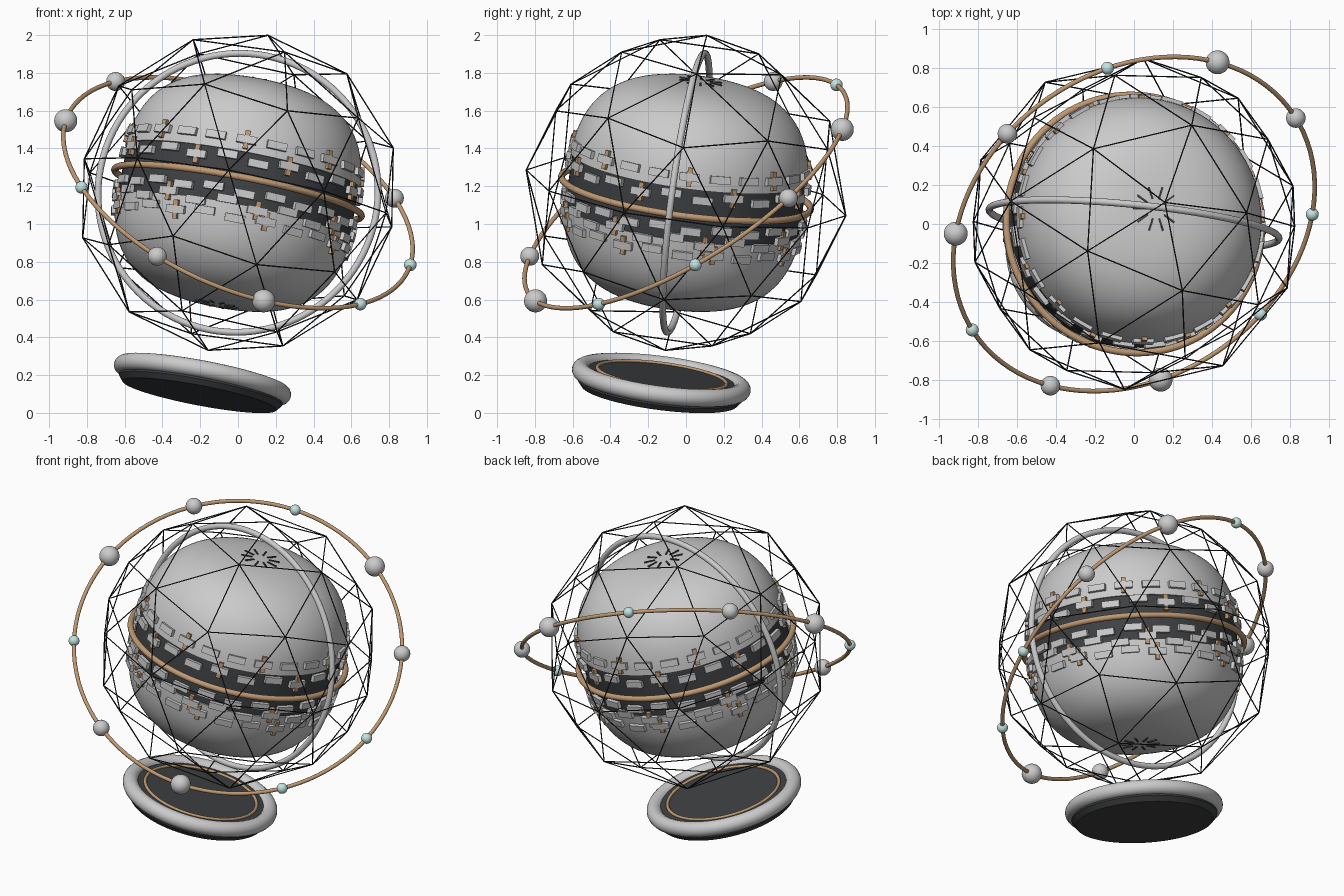
import bpy, bmesh, math
from mathutils import Vector, Matrix

if "Cube" in bpy.data.objects:
    bpy.data.objects.remove(bpy.data.objects["Cube"])

CENTER = Vector((0, 0, 1.165))
AXIS = Vector((0.19, 0.132, 1)).normalized()
TILT = Vector((0, 0, 1)).rotation_difference(AXIS).to_matrix().to_4x4()
BODY = Matrix.Translation(CENTER) @ TILT
BASE = Matrix.Translation(CENTER - AXIS * 1.016) @ TILT
R, H, P = 0.637, 0.605, 2.8          # superellipse body profile


def material(name, rgb):
    m = bpy.data.materials.new(name)
    m.diffuse_color = (*rgb, 1)
    m.use_nodes = True
    m.node_tree.nodes["Principled BSDF"].inputs["Base Color"].default_value = m.diffuse_color
    return m


COPPER = material("copper", (0.52, 0.32, 0.17))
DARK = material("dark", (0.05, 0.053, 0.057))
BLACK = material("wire_black", (0.02, 0.02, 0.02))
TEAL = material("pale_teal", (0.55, 0.78, 0.76))


def add_object(name, bm, matrix, mat=None, smooth=True):
    me = bpy.data.meshes.new(name)
    bmesh.ops.recalc_face_normals(bm, faces=bm.faces)
    bm.to_mesh(me)
    bm.free()
    ob = bpy.data.objects.new(name, me)
    bpy.context.collection.objects.link(ob)
    ob.matrix_world = matrix
    if mat:
        me.materials.append(mat)
    if smooth:
        bpy.ops.object.select_all(action='DESELECT')
        ob.select_set(True)
        bpy.context.view_layer.objects.active = ob
        bpy.ops.object.shade_smooth_by_angle(angle=math.radians(35))
    return ob


def lathe(name, profile, matrix, mat=None, steps=96, closed=False):
    bm = bmesh.new()
    vs = [bm.verts.new((r, 0, z)) for r, z in profile]
    es = [bm.edges.new(p) for p in zip(vs, vs[1:])]
    if closed:
        es.append(bm.edges.new((vs[-1], vs[0])))
    bmesh.ops.spin(bm, geom=vs + es, cent=(0, 0, 0), axis=(0, 0, 1),
                   angle=2 * math.pi, steps=steps)
    bmesh.ops.remove_doubles(bm, verts=bm.verts, dist=1e-5)
    return add_object(name, bm, matrix, mat)


def torus(name, major, minor, matrix, mat=None, z=0):
    prof = [(major + minor * math.cos(a), z + minor * math.sin(a))
            for a in (i * math.tau / 16 for i in range(16))]
    return lathe(name, prof, matrix, mat, closed=True)


def radius_at(h):
    return R * max(0, 1 - (abs(h) / H) ** P) ** (1 / P)


def frame(x, y, z, origin):
    m = Matrix((x, y, z)).transposed().to_4x4()
    m.translation = origin
    return m


# body shells: upper and lower, with a dark recessed band between them
EDGE = 0.14
a0 = math.asin((EDGE / H) ** (P / 2))
arc = [a0 + (math.pi / 2 - a0) * i / 24 for i in range(25)]
shell = [(R - 0.04, EDGE)] + [(R * max(0, math.cos(a)) ** (2 / P), H * math.sin(a) ** (2 / P)) for a in arc]
shell[-1] = (0, H)
lathe("upper_shell", shell, BODY)
lathe("lower_shell", [(r, -z) for r, z in shell], BODY)
lathe("equator_band", [(radius_at(h) - 0.012, h) for h in (-0.15, -0.1, -0.05, 0, 0.05, 0.1, 0.15)], BODY, DARK)
torus("equator_ring", 0.665, 0.018, BODY, COPPER)


# surface plates: rows of blocks that follow the body slope
def plates(name, slots, size, lift, mat=None):
    bm = bmesh.new()
    for ang, h in slots:
        r = radius_at(h)
        slope = (radius_at(h + 0.01) - radius_at(h - 0.01)) / 0.02
        out = Vector((math.cos(ang), math.sin(ang), 0))
        up = (Vector((0, 0, 1)) + out * slope).normalized()
        side = Vector((-out.y, out.x, 0))
        m = frame(side, side.cross(up) * -1, up, out * (r + lift) + Vector((0, 0, h)))
        m = m if m.determinant() > 0 else m @ Matrix.Diagonal((1, -1, 1, 1))
        bmesh.ops.create_cube(bm, size=1, matrix=m @ Matrix.Diagonal((*size, 1)))
    add_object(name, bm, BODY, mat, smooth=False)


N = 24
for k, (h, phase, jitter) in enumerate([(0.205, 0.0, 0), (0.10, 0.5, 0.012), (-0.075, 0.25, 0.008),
                                        (-0.14, 0.75, 0.016), (-0.21, 0.1, 0.008)]):
    slots = [((i + phase) * math.tau / N, h + (jitter if i % 2 else -jitter)) for i in range(N)]
    plates(f"plate_row_{k + 1}", slots, (0.108, 0.024, 0.042), 0.006)
    if k != 2:
        plates(f"cross_bars_{k + 1}", slots[k % 3::3], (0.027, 0.022, 0.1), 0.004, COPPER)

# starburst ticks on both poles
bm = bmesh.new()
for s in (1, -1):
    for i in range(10):
        m = (Matrix.Rotation(i * math.tau / 10, 4, 'Z') @ Matrix.Translation((0.085, 0, s * (H - 0.001)))
             @ Matrix.Diagonal((0.065, 0.009, 0.012, 1)))
        bmesh.ops.create_cube(bm, size=1, matrix=m)
add_object("pole_ticks", bm, BODY, DARK, smooth=False)

# geodesic cage: a thin tube on each edge of an icosphere
bm = bmesh.new()
bmesh.ops.create_icosphere(bm, subdivisions=2, radius=0.856, matrix=Matrix.Rotation(math.radians(-4), 4, 'Z'))
edges = [(e.verts[0].co.copy(), e.verts[1].co.copy()) for e in bm.edges]
bm.free()
bm = bmesh.new()
for a, b in edges:
    m = (b - a).to_track_quat('Z', 'Y').to_matrix().to_4x4()
    m.translation = (a + b) / 2
    bmesh.ops.create_cone(bm, cap_ends=True, segments=6, radius1=0.0035, radius2=0.0035,
                          depth=(b - a).length, matrix=m)
add_object("geodesic_cage", bm, BODY, BLACK, smooth=False)

# upright grey ring
n = Vector((-0.1, -1, 0.135)).normalized()
torus("meridian_ring", 0.745, 0.018,
      Matrix.Translation(CENTER) @ n.to_track_quat('Z', 'Y').to_matrix().to_4x4())

# orbit ring with ten beads in a repeating small, medium, large pattern
u = Vector((0.92, 0.05, -0.385)).normalized()
n = Vector((0.357, -0.504, 0.787))
n = (n - u * n.dot(u)).normalized()
ORBIT = frame(u, n.cross(u), n, CENTER)
torus("orbit_ring", 0.99, 0.012, ORBIT, COPPER)
for i in range(10):
    a = i * math.tau / 10
    bm = bmesh.new()
    bmesh.ops.create_uvsphere(bm, u_segments=32, v_segments=16, radius=(0.033, 0.05, 0.061)[i % 3])
    pos = Matrix.Translation((0.99 * math.cos(a), 0.99 * math.sin(a), 0))
    add_object(f"orbit_bead_{i + 1}", bm, ORBIT @ pos, TEAL if i % 3 == 0 else None)

# tilted base disc
lathe("base_disc", [(0, 0.02), (0.4, 0.02), (0.44, -0.01), (0.44, -0.055), (0.415, -0.085), (0, -0.085)], BASE, DARK)
torus("base_rim", 0.43, 0.047, BASE)
torus("base_inlay_ring", 0.345, 0.01, BASE, COPPER, z=0.022)
